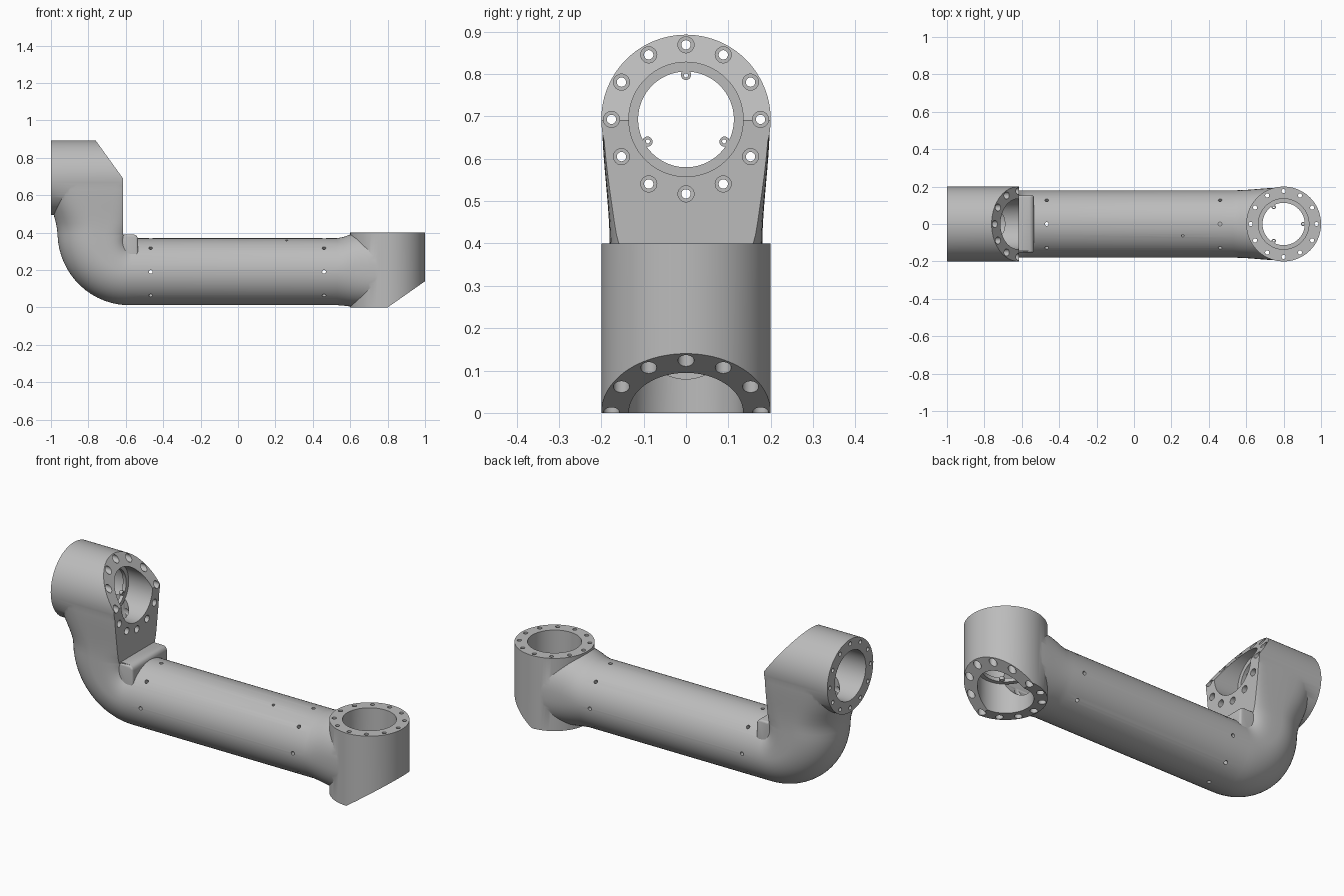
import bpy, bmesh, math
from mathutils import Vector

if "Cube" in bpy.data.objects:
    bpy.data.objects.remove(bpy.data.objects["Cube"])

X, Y, Z = Vector((1, 0, 0)), Vector((0, 1, 0)), Vector((0, 0, 1))

metal = bpy.data.materials.new("cast_grey")
metal.use_nodes = True
grey = (0.5, 0.5, 0.5, 1)
metal.diffuse_color = grey
metal.node_tree.nodes["Principled BSDF"].inputs["Base Color"].default_value = grey


def to_object(name, bm):
    bmesh.ops.recalc_face_normals(bm, faces=bm.faces)
    mesh = bpy.data.meshes.new(name)
    bm.to_mesh(mesh)
    bm.free()
    obj = bpy.data.objects.new(name, mesh)
    obj.data.materials.append(metal)
    bpy.context.collection.objects.link(obj)
    return obj


def cylinders(name, rods, segments=24):
    """One object made of rods, each given as start, end and radius."""
    bm = bmesh.new()
    for start, end, radius in rods:
        span = end - start
        matrix = Z.rotation_difference(span).to_matrix().to_4x4()
        matrix.translation = (start + end) / 2
        bmesh.ops.create_cone(bm, cap_ends=True, segments=segments, radius1=radius,
                              radius2=radius, depth=span.length, matrix=matrix)
    return to_object(name, bm)


def prism(name, profile, half_width):
    """Extrude an x-z profile across y."""
    bm = bmesh.new()
    face = bm.faces.new([bm.verts.new((x, -half_width, z)) for x, z in profile])
    moved = bmesh.ops.extrude_face_region(bm, geom=[face])["geom"]
    bmesh.ops.translate(bm, vec=Y * 2 * half_width,
                        verts=[v for v in moved if isinstance(v, bmesh.types.BMVert)])
    return to_object(name, bm)


def combine(target, tool, operation):
    """Apply a boolean and discard the tool object."""
    mod = target.modifiers.new("cut", "BOOLEAN")
    mod.operation, mod.solver, mod.object = operation, "EXACT", tool
    with bpy.context.temp_override(object=target, active_object=target):
        bpy.ops.object.modifier_apply(modifier=mod.name)
    bpy.data.objects.remove(tool)


def smooth(obj):
    bpy.ops.object.select_all(action="DESELECT")
    obj.select_set(True)
    bpy.context.view_layer.objects.active = obj
    bpy.ops.object.shade_smooth_by_angle(angle=math.radians(30))


def section(origin, out, low, high, width, n_in=2, n_out=2, count=64):
    """Superellipse ring from low to high along out, with separate fullness on each side."""
    points = []
    for i in range(count):
        c, s = math.cos(math.tau * i / count), math.sin(math.tau * i / count)
        power = 2 / (n_out if c > 0 else n_in)
        u = math.copysign(abs(c) ** power, c)
        v = math.copysign(abs(s) ** power, s)
        points.append(origin + out * ((low + high) / 2 + (high - low) / 2 * u) + Y * width * v)
    return points


def mix(a, b, t):
    return a + (b - a) * t


def ease(t):
    return t * t * (3 - 2 * t)


# Arm body: neck, straight tube, elbow and upright leg in one loft
pivot = Vector((-0.57, 0, 0.39))
rings = []
for i in range(9):
    t = i / 8
    flare = ease(min(1, 2.6 * (1 - t)))
    n = mix(2, 2.7, 1 - t)
    rings.append(section(Vector((mix(0.8, 0.53, t), 0, pivot.z)), -Z,
                         mix(0.02, -0.006, flare), mix(0.378, 0.387, flare),
                         mix(0.195, 0.18, ease(t)), n, n))
for i in range(17):
    t = i / 16
    a = t * math.pi / 2
    out = Vector((-math.sin(a), 0, -math.cos(a)))
    rings.append(section(pivot, out, mix(0.02, 0.01, t), mix(0.378, 0.395, t),
                         0.18, mix(2, 4, ease(t))))
for i in range(1, 11):
    t = i / 10
    rings.append(section(Vector((pivot.x, 0, mix(pivot.z, 0.693, t))), -X, 0.005,
                         mix(0.395, 0.427, ease(min(1, 1.7 * t))),
                         mix(0.18, 0.198, ease(t)), mix(4, 10, t), mix(2, 5, t * t)))

bm = bmesh.new()
loops = [[bm.verts.new(p) for p in ring] for ring in rings]
for a, b in zip(loops, loops[1:]):
    for i in range(len(a)):
        bm.faces.new((a[i - 1], a[i], b[i], b[i - 1]))
bm.faces.new(loops[0])
bm.faces.new(loops[-1])
arm = to_object("arm_link", bm)

# Joint housings
combine(arm, cylinders("upper_joint", [(Vector((-1, 0, 0.693)), Vector((-0.59, 0, 0.693)), 0.2)], 96), "UNION")
combine(arm, cylinders("lower_joint", [(Vector((0.8, 0, 0)), Vector((0.8, 0, 0.4)), 0.2)], 96), "UNION")

# Flat inner face and sloping faces of the housings
combine(arm, prism("upper_slope_cutter", [(-0.615, 0.386), (-0.615, 0.69), (-0.77, 0.905),
                                          (-0.77, 1.2), (-0.4, 1.2), (-0.4, 0.386)], 0.5), "DIFFERENCE")
combine(arm, prism("lower_slope_cutter", [(0.8, 0), (1.1, 0.21), (1.1, -0.2), (0.8, -0.2)], 0.5), "DIFFERENCE")

# Rounded stop block in the inner corner of the elbow
block = prism("stop_block", [(-0.65, 0.2), (-0.535, 0.2), (-0.535, 0.375), (-0.55, 0.39), (-0.65, 0.39)], 0.153)
bevel = block.modifiers.new("round", "BEVEL")
bevel.width, bevel.segments = 0.012, 3
with bpy.context.temp_override(object=block, active_object=block):
    bpy.ops.object.modifier_apply(modifier="round")
combine(arm, block, "UNION")

# Hollow inside
combine(arm, cylinders("tube_cavity", [(Vector((-0.72, 0, 0.19)), Vector((0.8, 0, 0.19)), 0.11)], 64), "DIFFERENCE")
combine(arm, cylinders("leg_cavity", [(Vector((-0.8, 0, 0.27)), Vector((-0.8, 0, 0.693)), 0.11)], 64), "DIFFERENCE")

# Bores, bolt circles and inner rings of both joints
joints = (("upper", Vector((-1, 0, 0.693)), X, Z), ("lower", Vector((0.8, 0, 0.4)), -Z, X))
for name, face, axis, out in joints:
    def around(radius, angle, depth):
        return face + axis * depth + (out * math.cos(angle) + Y * math.sin(angle)) * radius

    combine(arm, cylinders("bore", [(face - axis * 0.1, face + axis * 0.5, 0.135)], 96), "DIFFERENCE")
    turns = [math.tau * i / 12 for i in range(12)]
    for start, radius in ((-0.05, 0.011), (0.1, 0.019)):
        combine(arm, cylinders("bolt_holes", [(around(0.176, a, start), around(0.176, a, 0.45), radius)
                                              for a in turns]), "DIFFERENCE")

    ring = cylinders(name + "_inner_ring", [(face + axis * 0.22, face + axis * 0.24, 0.137)], 96)
    combine(ring, cylinders("opening", [(face, face + axis * 0.4, 0.113)], 96), "DIFFERENCE")
    thirds = [math.tau * i / 3 for i in range(3)]
    combine(ring, cylinders("ears", [(around(0.105, a, 0.221), around(0.105, a, 0.239), 0.012)
                                     for a in thirds]), "UNION")
    combine(ring, cylinders("ear_holes", [(around(0.104, a, 0.1), around(0.104, a, 0.3), 0.005)
                                          for a in thirds], 12), "DIFFERENCE")
    smooth(ring)

# Screw holes around the tube ends, and one vent
rods = []
for x in (-0.467, 0.46):
    for i in range(8):
        a = math.tau * i / 8
        spoke = Y * math.cos(a) + Z * math.sin(a)
        centre = Vector((x, 0, 0.19))
        rods.append((centre + spoke * 0.06, centre + spoke * 0.25, 0.01))
rods.append((Vector((0.26, -0.02, 0.24)), Vector((0.26, -0.085, 0.42)), 0.007))
combine(arm, cylinders("screw_holes", rods, 16), "DIFFERENCE")
smooth(arm)
